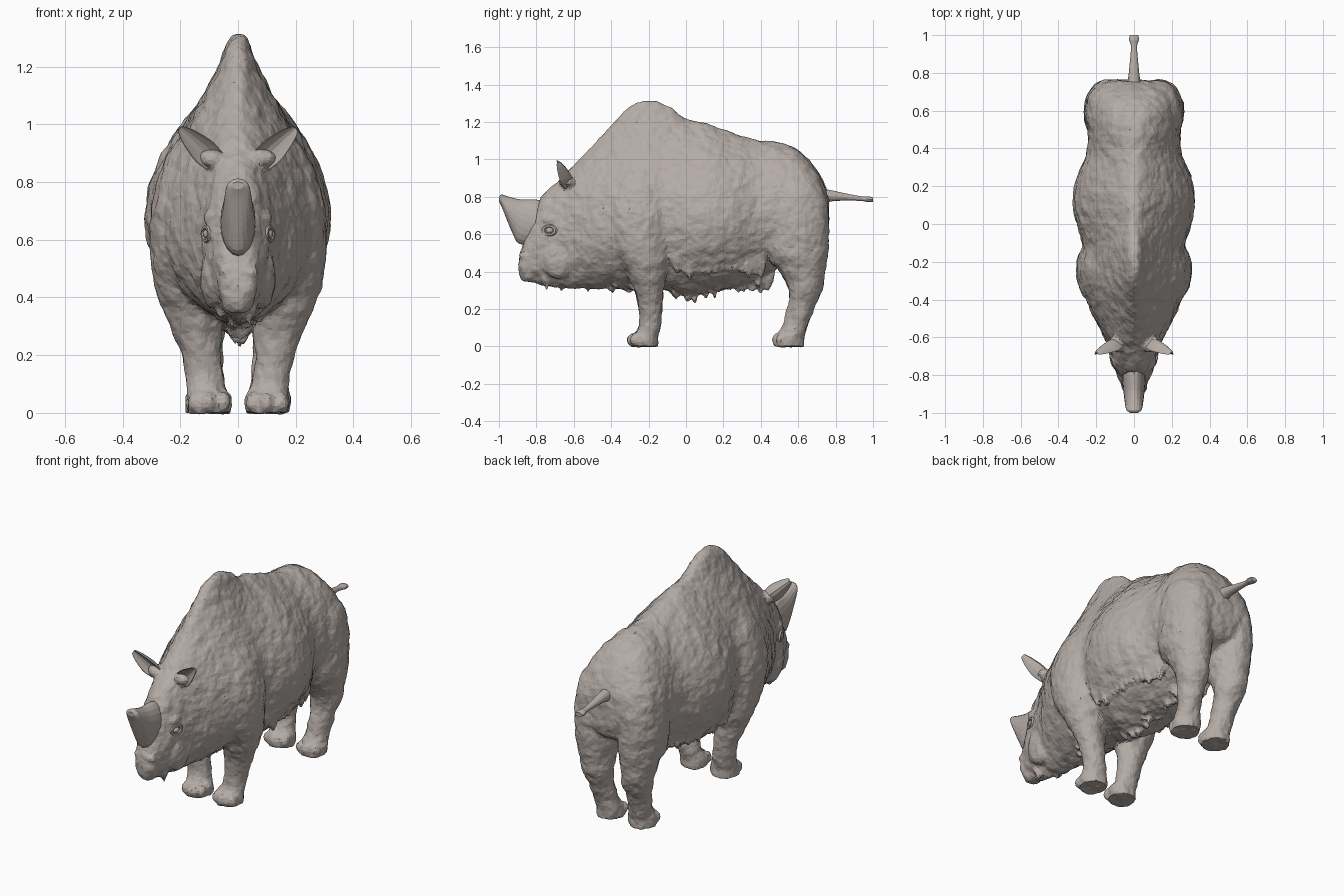
import bpy, bmesh, math, random
from mathutils import Vector

if "Cube" in bpy.data.objects:
    bpy.data.objects.remove(bpy.data.objects["Cube"])

random.seed(4)
mat = bpy.data.materials.new("grey_brown_hide")
mat.diffuse_color = (.46, .41, .38, 1)
mat.use_nodes = True
mat.node_tree.nodes["Principled BSDF"].inputs["Base Color"].default_value = mat.diffuse_color


def spline(rows, n):
    """Catmull-Rom interpolation of parameter rows."""
    out = []
    for i in range(len(rows) - 1):
        a, b, c, d = (rows[max(i - 1, 0)], rows[i], rows[i + 1], rows[min(i + 2, len(rows) - 1)])
        for k in range(n):
            t = k / n
            out.append([q + 0.5 * t * (r - p + t * (2 * p - 5 * q + 4 * r - s + t * (3 * (q - r) + s - p)))
                        for p, q, r, s in zip(a, b, c, d)])
    return out + [list(rows[-1])]


def loft(bm, rings):
    """Skin a list of equal point rings and cap both ends."""
    vs = [[bm.verts.new(p) for p in r] for r in rings]
    n = len(vs[0])
    faces = [bm.faces.new((a[i], a[(i + 1) % n], b[(i + 1) % n], b[i]))
             for a, b in zip(vs, vs[1:]) for i in range(n)]
    faces += [bm.faces.new(vs[0][::-1]), bm.faces.new(vs[-1])]
    bmesh.ops.recalc_face_normals(bm, faces=faces)


def ball(bm, loc, scale):
    new = bmesh.ops.create_icosphere(bm, subdivisions=3, radius=1)['verts']
    for v in new:
        v.co = Vector([c * s + l for c, s, l in zip(v.co, scale, loc)])


def finish(bm, name):
    me = bpy.data.meshes.new(name)
    bm.to_mesh(me)
    bm.free()
    me.materials.append(mat)
    ob = bpy.data.objects.new(name, me)
    bpy.context.collection.objects.link(ob)
    return ob


def angles(n):
    return [2 * math.pi * i / n for i in range(n)]


def body_ring(r, n=56):
    """Egg section: pinched but rounded ridge above, keel below."""
    y, top, mid, bot, w, p = r
    pts = []
    for t in angles(n):
        s, c = math.sin(t), math.cos(t)
        a = abs(s)
        f = .74 * a ** p + .26 * a ** .65 if c > 0 else a ** 1.15
        pts.append((math.copysign(f * w, s), y, mid + c * ((top - mid) if c > 0 else (mid - bot))))
    return pts


def leg_ring(r, side):
    x, y, z, rx, ry = r
    return [(side * (x + rx * math.cos(t)), y + ry * math.sin(t), z) for t in angles(24)]


def tuft(bm, base, tip, r):
    b, e = Vector(base), Vector(tip)
    loft(bm, [[b.lerp(e, k) + Vector((math.cos(t), math.sin(t), 0)) * r * f for t in angles(8)]
              for k, f in ((0, 1), (0.5, 0.75), (1, 0.15))])


bm = bmesh.new()

# Trunk, hump, neck and head: y, top, widest height, bottom, half width, top pinch
trunk = [(-.895, .47, .43, .38, .03, 1), (-.875, .54, .44, .355, .06, 1), (-.82, .69, .49, .34, .08, .9),
         (-.77, .80, .55, .33, .10, .9), (-.70, .87, .58, .32, .118, .9), (-.62, .945, .60, .31, .148, 1.1),
         (-.52, 1.05, .62, .31, .20, 1.9), (-.40, 1.18, .65, .31, .255, 3.2), (-.30, 1.28, .67, .31, .275, 4),
         (-.20, 1.316, .68, .31, .278, 4.3), (-.10, 1.29, .68, .30, .272, 3.7), (0, 1.215, .68, .27, .305, 2.9),
         (.12, 1.19, .68, .29, .322, 2.5), (.25, 1.14, .68, .31, .302, 2.2), (.38, 1.105, .68, .35, .25, 1.7),
         (.50, 1.09, .70, .42, .245, 1.4), (.60, 1.05, .72, .48, .24, 1.2), (.69, .955, .72, .52, .22, 1),
         (.745, .85, .72, .56, .18, .9), (.762, .78, .71, .62, .10, .9)]
loft(bm, [body_ring(r) for r in spline(trunk, 4)])

# Legs with shoulder and thigh: x, y, height, half width, half depth
front_leg = [(.10, -.222, 0, .077, .075), (.10, -.222, .05, .077, .075), (.112, -.195, .10, .066, .058),
             (.128, -.19, .20, .07, .062), (.148, -.20, .31, .092, .08), (.178, -.215, .42, .107, .115),
             (.185, -.24, .55, .118, .165), (.18, -.25, .70, .122, .185), (.15, -.24, .88, .10, .15),
             (.10, -.22, 1.0, .06, .08)]
hind_leg = [(.105, .552, 0, .077, .08), (.105, .555, .05, .077, .08), (.11, .58, .10, .066, .068),
            (.12, .612, .20, .068, .07), (.13, .64, .30, .085, .09), (.135, .622, .40, .10, .122),
            (.138, .595, .50, .122, .166), (.14, .59, .70, .122, .172), (.13, .58, .84, .105, .15),
            (.10, .56, .93, .07, .10)]
for side in (-1, 1):
    for leg in (front_leg, hind_leg):
        loft(bm, [leg_ring(r, side) for r in spline(leg, 4)])
        # Three toes on each foot
        fx, fy = leg[0][:2]
        for dx, dy in ((-.05, -.045), (0, -.064), (.05, -.045)):
            ball(bm, (side * (fx + dx), fy + dy, .036), (.026, .03, .036))
    # Brow, cheek, nostril and ear root
    ball(bm, (side * .085, -.715, .675), (.035, .055, .025))
    ball(bm, (side * .08, -.68, .47), (.05, .10, .11))
    ball(bm, (side * .04, -.865, .49), (.028, .03, .022))
    ball(bm, (side * .085, -.635, .88), (.05, .045, .035))
# Lips
ball(bm, (0, -.86, .44), (.062, .04, .022))
ball(bm, (0, -.845, .375), (.055, .038, .03))

# Shaggy fringe under belly, jaw and neck, plus flank skirt
for i in range(46):
    y = random.uniform(-.10, .44)
    x = random.gauss(0, .035)
    low = .265 + .16 * max(0, y - .02) + abs(x) * .6
    tuft(bm, (x, y, low + .09), (x, y + .015, low - random.uniform(0, .045)), .04)
for i in range(34):
    y = random.uniform(-.76, -.28)
    x = random.gauss(0, .04)
    tuft(bm, (x, y, .42), (x, y + .01, random.uniform(.28, .33) + abs(x) * .3), .035)
for i in range(14):
    for side in (-1, 1):
        y = -.06 + i * .035
        z = .405 + random.uniform(-.02, .03)
        x = .215 - max(0, y - .2) * .3
        tuft(bm, (side * x, y, z + .13), (side * x, y + .01, z - .03), .045)

hide = finish(bm, "body_and_legs")
m = hide.modifiers.new("fuse", 'REMESH')
m.mode, m.voxel_size = 'VOXEL', .01
m = hide.modifiers.new("soften", 'SMOOTH')
m.factor, m.iterations = .5, 4
tex = bpy.data.textures.new("rough_fur", 'CLOUDS')
tex.noise_scale, tex.noise_depth = .06, 2
m = hide.modifiers.new("fur", 'DISPLACE')
m.texture, m.strength, m.mid_level = tex, .018, .5
m = hide.modifiers.new("facets", 'DECIMATE')
m.ratio = .25

# Blunt nose horn: upper edge y z, lower edge y z, half width
bm = bmesh.new()
horn = [(-.75, .77, -.82, .54, .062), (-.80, .785, -.895, .55, .06), (-.88, .785, -.925, .60, .054),
        (-.945, .80, -.955, .67, .048), (-.985, .812, -.985, .745, .04), (-1.0, .80, -1.0, .775, .02)]
loft(bm, [[(w * math.sin(t), (a + c) / 2 + (a - c) / 2 * math.cos(t), (b + d) / 2 + (b - d) / 2 * math.cos(t))
           for t in angles(20)] for a, b, c, d, w in spline(horn, 3)])
finish(bm, "nose_horn")

# Cupped ears
for side, label in ((-1, "left"), (1, "right")):
    bm = bmesh.new()
    base, tip = Vector((.085, -.63, .875)), Vector((.20, -.685, .985))
    d = (tip - base).normalized()
    u = d.cross(Vector((0, -1, 0))).normalized()
    v = d.cross(u)
    if v.y > 0:
        v = -v
    rings = []
    for k, w in spline([(0, .04), (.3, .046), (.6, .038), (.85, .026), (1, .014)], 3):
        rings.append([])
        for t in angles(16):
            p = base.lerp(tip, k) + u * w * math.cos(t) + v * w * (.35 * math.sin(t) + .9 * math.cos(t) ** 2 - .4)
            rings[-1].append((side * p.x, p.y, p.z))
    loft(bm, rings)
    finish(bm, label + "_ear")

    # Eyeball with a lid ring
    bm = bmesh.new()
    ball(bm, (side * .102, -.728, .62), (.02, .022, .018))
    finish(bm, label + "_eye")
    bpy.ops.mesh.primitive_torus_add(location=(side * .107, -.73, .62), rotation=(0, math.pi / 2, side * -.35),
                                     major_radius=.03, minor_radius=.011, major_segments=16, minor_segments=6)
    lid = bpy.context.object
    lid.name = label + "_eyelid"
    lid.scale = (.8, 1.1, 1)
    lid.data.materials.append(mat)

# Tail with a tufted end: y, height, half width, half height
bm = bmesh.new()
tail = [(.72, .80, .04, .045), (.78, .805, .03, .03), (.87, .797, .021, .018), (.94, .79, .016, .013),
        (.975, .787, .026, .016), (1.0, .785, .022, .012)]
loft(bm, [[(w * math.cos(t), y, z + h * math.sin(t)) for t in angles(14)] for y, z, w, h in spline(tail, 3)])
finish(bm, "tail")
